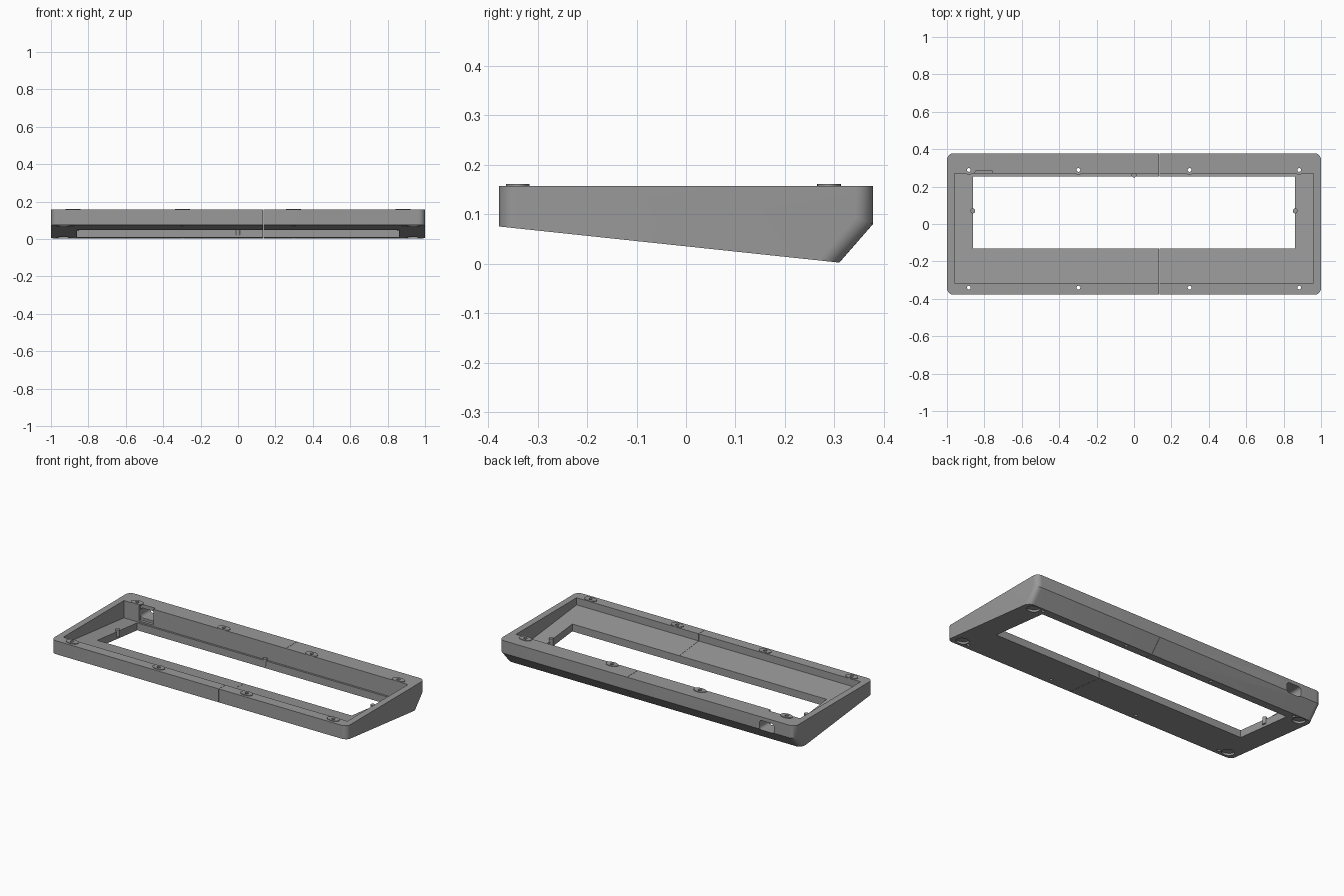
import bpy, bmesh, math
from mathutils import Matrix

if "Cube" in bpy.data.objects:
    bpy.data.objects.remove(bpy.data.objects["Cube"])

grey = bpy.data.materials.new("matte grey")
grey.diffuse_color = (0.32, 0.32, 0.32, 1)
grey.use_nodes = True
grey.node_tree.nodes["Principled BSDF"].inputs["Base Color"].default_value = grey.diffuse_color

TOP = 0.157
SLOPE = (0.002 - 0.075) / (0.31 + 0.378)
FLOOR = 0.045


def under(y):
    """Height of the sloping underside at y."""
    return 0.075 + SLOPE * (y + 0.378)


def finish(bm, name):
    bmesh.ops.recalc_face_normals(bm, faces=bm.faces)
    me = bpy.data.meshes.new(name)
    bm.to_mesh(me)
    bm.free()
    ob = bpy.data.objects.new(name, me)
    bpy.context.collection.objects.link(ob)
    me.materials.append(grey)
    return ob


def profile_x(name, pts, x0, x1, corner=0.0):
    """Extrude a (y, z) outline along x, optionally rounding the end-wall edges."""
    bm = bmesh.new()
    face = bm.faces.new([bm.verts.new((x0, y, z)) for y, z in pts])
    r = bmesh.ops.extrude_face_region(bm, geom=[face])
    bmesh.ops.translate(bm, vec=(x1 - x0, 0, 0),
                        verts=[v for v in r["geom"] if isinstance(v, bmesh.types.BMVert)])
    if corner:
        def at_corner(e):
            a, b = (v.co for v in e.verts)
            return abs(a.x - b.x) < 1e-5 and abs(a.z - b.z) > 0.05 and (
                abs(a.y - b.y) < 0.1)
        bmesh.ops.bevel(bm, geom=[e for e in bm.edges if at_corner(e)], offset=corner,
                        segments=8, profile=0.5, affect='EDGES')
    return finish(bm, name)


def box(name, x0, x1, y0, y1, z0, z1):
    return profile_x(name, [(y0, z0), (y1, z0), (y1, z1), (y0, z1)], x0, x1)


def cylinder(name, x, y, z0, z1, r, tilt=0.0, seg=24):
    bm = bmesh.new()
    m = Matrix.Translation((x, y, (z0 + z1) / 2)) @ Matrix.Rotation(tilt, 4, 'X')
    bmesh.ops.create_cone(bm, cap_ends=True, segments=seg, radius1=r, radius2=r,
                          depth=z1 - z0, matrix=m)
    return finish(bm, name)


def cut(ob, cutter):
    mod = ob.modifiers.new("cut", 'BOOLEAN')
    mod.operation = 'DIFFERENCE'
    mod.solver = 'EXACT'
    mod.object = cutter
    cutter.hide_render = True
    cutter.hide_viewport = True


# Wedge-shaped outer shell with chamfered back edge
case = profile_x("case", [(-0.378, TOP), (-0.378, 0.075), (0.31, 0.002),
                          (0.378, 0.08), (0.378, TOP)], -1, 1, 0.035)

# Tray recess with a floor parallel to the underside
cut(case, profile_x("tray_cutter", [(-0.315, under(-0.315) + FLOOR), (0.27, under(0.27) + FLOOR),
                                    (0.27, 0.3), (-0.315, 0.3)], -0.96, 0.96))
# Large window through the floor
cut(case, box("window_cutter", -0.86, 0.86, -0.13, 0.255, -0.1, 0.3))
# Cable port: pocket on the inside and a rounded hole through the back wall
cut(case, box("pocket_cutter", -0.86, -0.76, 0.25, 0.287, 0.06, 0.3))
port = box("port_cutter", -0.86, -0.76, 0.26, 0.45, 0.075, 0.135)
bev = port.modifiers.new("round", 'BEVEL')
bev.width, bev.segments, bev.limit_method = 0.018, 4, 'ANGLE'
cut(case, port)

# Screw holes, raised pads and foot recesses
tilt = math.atan(SLOPE)
for y in (-0.34, 0.289):
    for x in (-0.883, -0.297, 0.297, 0.883):
        hole = cylinder("screw_hole_cutter", x, y, -0.1, 0.3, 0.010)
        cut(case, hole)
        pad = cylinder("screw_pad", x, y, TOP - 0.002, TOP + 0.004, 0.024)
        for v in pad.data.vertices:
            v.co.x = x + (v.co.x - x) * 1.65
        cut(pad, hole)
for x in (-0.935, 0.935):
    for y in (-0.325, 0.268):
        z = under(y)
        cut(case, cylinder("foot_cutter", x, y, z - 0.012, z + 0.012, 0.036, tilt, 32))

# Thin seam between the two halves
cut(case, box("seam_cutter", 0.1343, 0.1357, -0.5, 0.5, -0.1, 0.3))

# Small locating pegs on the window edge
for x, y in ((-0.862, 0.07), (0.862, 0.07), (0, 0.262)):
    cylinder("locating_peg", x, y, under(y) + 0.015, under(y) + FLOOR + 0.012, 0.013)

# Bake the cuts, then smooth only the rounded surfaces
bpy.context.view_layer.update()
dg = bpy.context.evaluated_depsgraph_get()
solid = [o for o in bpy.data.objects if not o.hide_render]
baked = [(o, bpy.data.meshes.new_from_object(o.evaluated_get(dg))) for o in solid]
for o, me in baked:
    o.modifiers.clear()
    o.data = me
    me.materials.clear()
    me.materials.append(grey)
    for p in me.polygons:
        p.material_index = 0
for o in [o for o in bpy.data.objects if o.hide_render]:
    bpy.data.objects.remove(o)
for o in solid:
    o.select_set(True)
bpy.context.view_layer.objects.active = case
bpy.ops.object.shade_smooth_by_angle(angle=math.radians(30))
